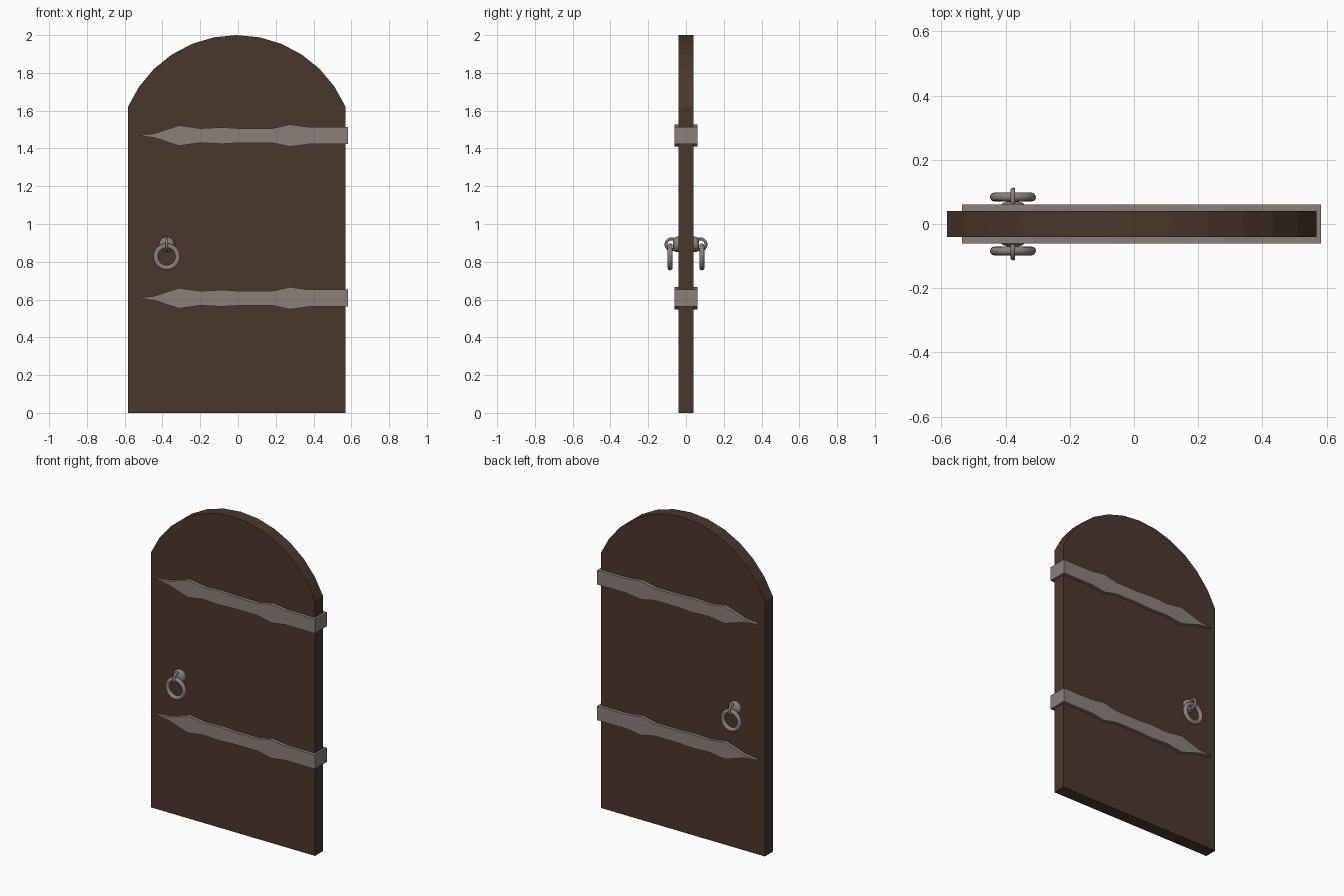
import bpy, bmesh, math
from mathutils import Matrix

if "Cube" in bpy.data.objects:
    bpy.data.objects.remove(bpy.data.objects["Cube"])


def material(name, rgb):
    m = bpy.data.materials.new(name)
    m.diffuse_color = (*rgb, 1)
    m.use_nodes = True
    m.node_tree.nodes["Principled BSDF"].inputs["Base Color"].default_value = m.diffuse_color
    return m


WOOD = material("dark_wood", (0.068, 0.039, 0.025))
IRON = material("iron", (0.26, 0.215, 0.195))


def finish(name, bm, mat, smooth=False):
    bmesh.ops.recalc_face_normals(bm, faces=bm.faces)
    me = bpy.data.meshes.new(name)
    bm.to_mesh(me)
    bm.free()
    me.materials.append(mat)
    ob = bpy.data.objects.new(name, me)
    bpy.context.collection.objects.link(ob)
    if smooth:
        bpy.ops.object.select_all(action='DESELECT')
        ob.select_set(True)
        bpy.context.view_layer.objects.active = ob
        bpy.ops.object.shade_smooth_by_angle(angle=math.radians(40))
    return ob


def add_prism(bm, outline, y0, y1):
    """Extrude an x-z outline along y."""
    face = bm.faces.new([bm.verts.new((x, y0, z)) for x, z in outline])
    res = bmesh.ops.extrude_face_region(bm, geom=[face])
    verts = [v for v in res["geom"] if isinstance(v, bmesh.types.BMVert)]
    bmesh.ops.translate(bm, verts=verts, vec=(0, y1 - y0, 0))


def torus(name, center, axis, major, minor, n, m):
    bm = bmesh.new()
    grid = []
    for i in range(n):
        a = 2 * math.pi * i / n
        row = []
        for j in range(m):
            b = 2 * math.pi * j / m
            r = major + minor * math.cos(b)
            row.append(bm.verts.new((r * math.cos(a), r * math.sin(a), minor * math.sin(b))))
        grid.append(row)
    for i in range(n):
        for j in range(m):
            k, l = (i + 1) % n, (j + 1) % m
            bm.faces.new((grid[i][j], grid[k][j], grid[k][l], grid[i][l]))
    bm.transform(Matrix.Translation(center) @ Matrix.Rotation(math.pi / 2, 4, axis))
    finish(name, bm, IRON, True)


# Door leaf with a 12-segment arch
LEFT, RIGHT, SPRING, TOP = -0.582, 0.569, 1.621, 2.0
cx, half, rise = (LEFT + RIGHT) / 2, (RIGHT - LEFT) / 2, TOP - SPRING
R = (half ** 2 + rise ** 2) / (2 * rise)
span = math.asin(half / R)
outline = [(LEFT, 0), (RIGHT, 0)]
for i in range(13):
    a = span * (1 - i / 6)
    outline.append((cx + R * math.sin(a), TOP - R + R * math.cos(a)))
bm = bmesh.new()
add_prism(bm, outline, -0.04, 0.04)
finish("door_leaf", bm, WOOD)

# Hinge straps: shaped plate on each face, joined around the door edge
PROFILE = [(-0.445, 0.011), (-0.312, 0.054), (-0.2, 0.038), (-0.085, 0.044), (0.01, 0.038),
           (0.18, 0.038), (0.275, 0.059), (0.375, 0.045), (0.582, 0.045)]
for label, z in (("lower", 0.607), ("upper", 1.468)):
    bm = bmesh.new()
    shape = [(-0.535, z)] + [(x, z - h) for x, h in PROFILE]
    shape += [(x, z + h) for x, h in reversed(PROFILE)]
    for y0, y1 in ((-0.06, -0.04), (0.04, 0.06)):
        add_prism(bm, shape, y0, y1)
    cap = [(RIGHT, z - 0.045), (0.582, z - 0.045), (0.582, z + 0.045), (RIGHT, z + 0.045)]
    add_prism(bm, cap, -0.04, 0.04)
    finish(label + "_hinge_strap", bm, IRON)

# Ring handles on both faces
HX, HZ = -0.377, 0.892
DOME = [(0.041, 0.036), (0.041, 0.05), (0.038, 0.059), (0.03, 0.066), (0.016, 0.07)]
for label, s in (("front", -1), ("back", 1)):
    # domed mounting boss
    bm = bmesh.new()
    rings = [[bm.verts.new((HX + r * math.cos(2 * math.pi * i / 20), s * y,
                            HZ + r * math.sin(2 * math.pi * i / 20))) for i in range(20)]
             for r, y in DOME]
    for a, b in zip(rings, rings[1:]):
        for i in range(20):
            j = (i + 1) % 20
            bm.faces.new((a[i], a[j], b[j], b[i]))
    bm.faces.new(rings[0])
    bm.faces.new(rings[-1])
    finish(label + "_handle_boss", bm, IRON, True)
    # staple loop and hanging ring
    torus(label + "_handle_staple", (HX, s * 0.077, HZ), 'Y', 0.029, 0.0075, 24, 10)
    torus(label + "_handle_ring", (HX, s * 0.084, 0.826), 'X', 0.058, 0.0135, 32, 12)
